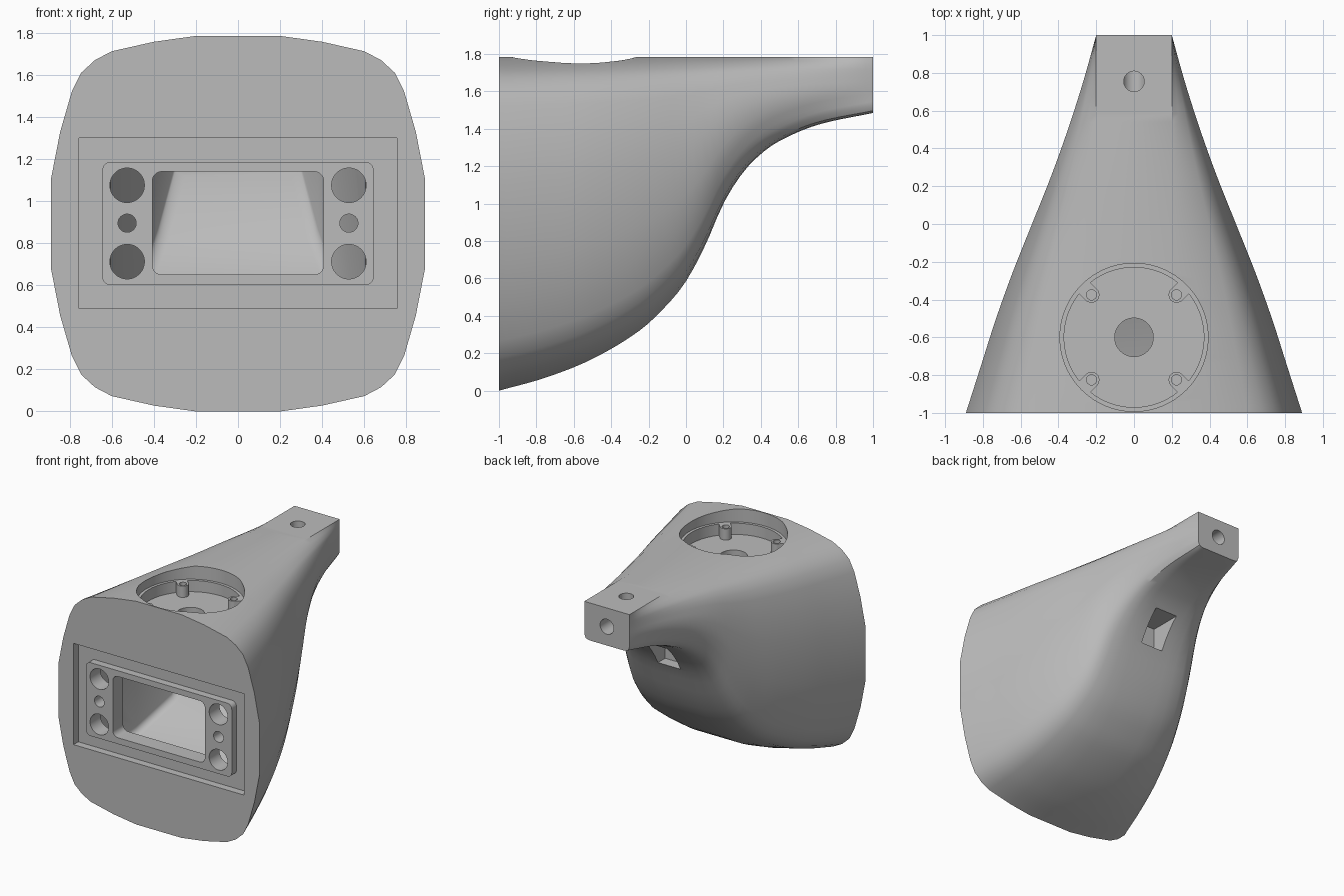
import bpy, bmesh, math
from mathutils import Matrix, Vector

old = bpy.data.objects.get("Cube")
if old:
    bpy.data.objects.remove(old, do_unlink=True)

grey = bpy.data.materials.new("plain grey")
grey.use_nodes = True
grey.diffuse_color = (0.5, 0.5, 0.5, 1)
grey.node_tree.nodes["Principled BSDF"].inputs["Base Color"].default_value = (0.5, 0.5, 0.5, 1)


def make(name, bm):
    bmesh.ops.recalc_face_normals(bm, faces=bm.faces)
    mesh = bpy.data.meshes.new(name)
    bm.to_mesh(mesh)
    bm.free()
    mesh.materials.append(grey)
    ob = bpy.data.objects.new(name, mesh)
    bpy.context.collection.objects.link(ob)
    return ob


def loft(name, rings):
    bm = bmesh.new()
    loops = [[bm.verts.new(p) for p in ring] for ring in rings]
    n = len(loops[0])
    for a, b in zip(loops, loops[1:]):
        for i in range(n):
            j = (i + 1) % n
            bm.faces.new((a[i], a[j], b[j], b[i]))
    bm.faces.new(loops[0])
    bm.faces.new(loops[-1])
    return make(name, bm)


def rounded(cx, cz, hw, hh, r, steps=8):
    pts = []
    for q, (sx, sz) in enumerate(((1, 1), (-1, 1), (-1, -1), (1, -1))):
        for k in range(steps + 1):
            a = (q + k / steps) * math.pi / 2
            pts.append((cx + sx * (hw - r) + r * math.cos(a),
                        cz + sz * (hh - r) + r * math.sin(a)))
    return pts


def slab(name, outline, y0, y1):
    return loft(name, [[(x, y, z) for x, z in outline] for y in (y0, y1)])


def box(name, lo, hi):
    lo, hi = Vector(lo), Vector(hi)
    bm = bmesh.new()
    bmesh.ops.create_cube(bm, size=1, matrix=Matrix.Translation((lo + hi) / 2)
                          @ Matrix.Diagonal((*(hi - lo), 1)))
    return make(name, bm)


def rod(name, start, end, r, sides=48):
    start, end = Vector(start), Vector(end)
    axis = end - start
    bm = bmesh.new()
    bmesh.ops.create_cone(
        bm, cap_ends=True, segments=sides, radius1=r, radius2=r, depth=axis.length,
        matrix=Matrix.Translation((start + end) / 2)
        @ axis.to_track_quat('Z', 'Y').to_matrix().to_4x4())
    return make(name, bm)


def boolean(ob, cutter, op='DIFFERENCE', keep=False):
    mod = ob.modifiers.new("cut", 'BOOLEAN')
    mod.operation, mod.solver, mod.object = op, 'EXACT', cutter
    bpy.context.view_layer.objects.active = ob
    bpy.ops.object.modifier_apply(modifier=mod.name)
    if not keep:
        bpy.data.objects.remove(cutter, do_unlink=True)


def smooth(keys, y):
    # Hermite interpolation through (position, value) keys
    def slope(i):
        a, b = keys[max(i - 1, 0)], keys[min(i + 1, len(keys) - 1)]
        return (b[1] - a[1]) / (b[0] - a[0])
    i = max(k for k in range(len(keys) - 1) if keys[k][0] <= y)
    (y0, v0), (y1, v1) = keys[i], keys[i + 1]
    h = y1 - y0
    t = (y - y0) / h
    return ((2 * t**3 - 3 * t**2 + 1) * v0 + (t**3 - 2 * t**2 + t) * h * slope(i)
            + (3 * t**2 - 2 * t**3) * v1 + (t**3 - t**2) * h * slope(i + 1))


# Body: broad rounded front flowing into a small square tail
TOP, TAIL = 1.785, 1.485
width = [(-1, .89), (-.75, .81), (-.5, .73), (-.25, .64), (0, .54),
         (.25, .44), (.5, .35), (.75, .27), (1, .2)]
belly = [(-1, 0), (-.75, .07), (-.5, .17), (-.25, .32), (-.1, .46), (0, .585), (.1, .77),
         (.2, 1.0), (.3, 1.16), (.4, 1.265), (.5, 1.335), (.7, 1.42), (1, TAIL)]
upper = [(.2, TOP), (.4, 1.757), (.6, 1.712), (.68, 1.67), (.745, 1.61),
         (.79, 1.52), (.845, 1.33), (.89, 1.1)]
front = upper + [(x, TOP - z) for x, z in reversed(upper)]
tail = [(.2, TOP - .26 * i / 12) for i in range(13)] + [(.188, 1.497), (.172, 1.488), (.15, TAIL)]


def section(y):
    s = (smooth(width, y) - .2) / .69
    t = 1 - smooth(belly, y) / TAIL
    half = [(b[0] + (f[0] - b[0]) * s, y, b[1] + (f[1] - b[1]) * t)
            for f, b in zip(front, tail)]
    return half + [(-x, yy, z) for x, yy, z in reversed(half)]


STEPS = 48
body = loft("body", [section(-1 + 2 * i / STEPS) for i in range(STEPS + 1)])

# Hollow inside that follows the belly
hollow = [(-.87, .62, .35), (-.5, .55, .45), (-.2, .45, .62), (-.05, .38, .82), (.06, .3, 1.12)]
boolean(body, loft("hollow", [[(x, y, z) for x, z in rounded(0, (low + 1.3) / 2, w, (1.3 - low) / 2, .05)]
                              for y, w, low in hollow]))

# Front recess with a raised panel
boolean(body, box("recess", (-.755, -1.1, .49), (.755, -.94, 1.3)))
panel = slab("front_panel", rounded(0, .893, .645, .293, .04), -1, -.94)

# Window and round holes through panel and body
cutters = [slab("window", rounded(0, .895, .407, .245, .045), -1.1, -.8)]
for side in (-1, 1):
    for z, r in ((1.075, .082), (.895, .043), (.712, .082)):
        cutters.append(rod("hole", (side * .527, -1.1, z), (side * .527, -.8, z), r))
for cutter in cutters:
    boolean(panel, cutter, keep=True)
    boolean(body, cutter)

# Round top socket with four screw posts
CY = -.6
boolean(body, rod("socket", (0, CY, 1.68), (0, CY, 2), .392, 96))
well = rod("well", (0, CY, 1.59), (0, CY, 1.75), .37, 96)
posts = [(sx * .225, CY + sy * .225) for sx in (-1, 1) for sy in (-1, 1)]
for x, y in posts:
    out = Vector((x, y - CY, 0)) * 1.4
    boolean(well, rod("post", (x, y, 1.5), (x, y, 1.8), .042, 24))
    bm = bmesh.new()
    mid = (Vector((x, y - CY, 0)) + out) / 2
    bmesh.ops.create_cube(
        bm, size=1, matrix=Matrix.Translation((mid.x, CY + mid.y, 1.65))
        @ Matrix.Rotation(math.atan2(out.y, out.x), 4, 'Z')
        @ Matrix.Diagonal((.14, .084, .3, 1)))
    boolean(well, make("rib", bm))
boolean(body, well)
for x, y in posts:
    boolean(body, rod("screw_hole", (x, y, 1.55), (x, y, 1.8), .027, 24))
boolean(body, rod("centre_hole", (0, CY, 1.2), (0, CY, 1.7), .102))

# Tail bores and the square port under the neck
boolean(body, rod("tail_bore", (0, .55, 1.635), (0, 1.1, 1.635), .06))
boolean(body, rod("top_bore", (0, .755, 1.62), (0, .755, 1.9), .054))
boolean(body, box("port", (-.1, .12, 1.02), (.1, .6, 1.25)))

for ob in (body, panel):
    bpy.ops.object.select_all(action='DESELECT')
    ob.select_set(True)
    bpy.context.view_layer.objects.active = ob
    bpy.ops.object.shade_smooth_by_angle(angle=math.radians(30))
